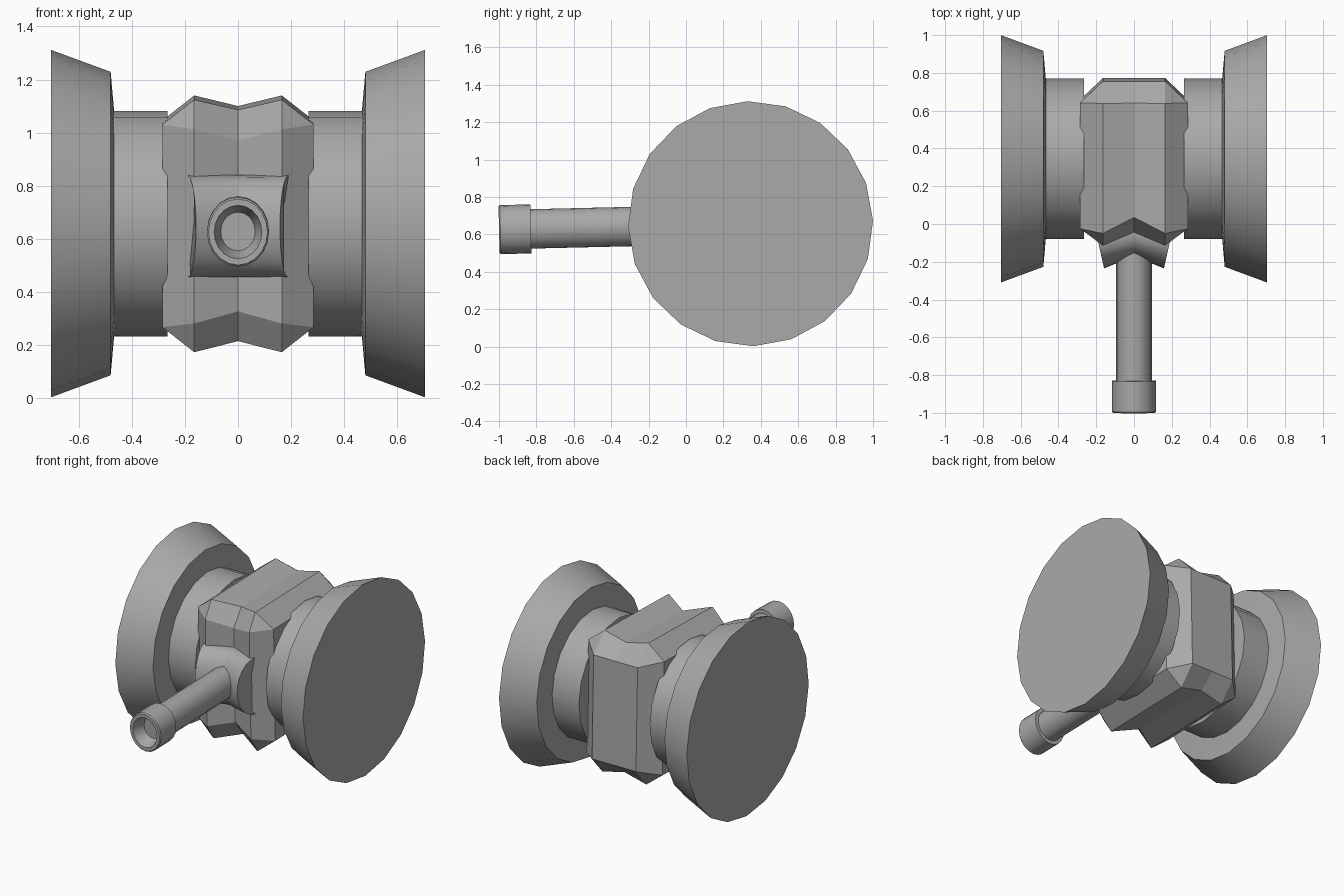
import bpy, bmesh, math
from mathutils import Matrix

if "Cube" in bpy.data.objects:
    bpy.data.objects.remove(bpy.data.objects["Cube"], do_unlink=True)

grey = bpy.data.materials.new("plain grey")
grey.use_nodes = True
grey.diffuse_color = (0.4, 0.4, 0.4, 1)
grey.node_tree.nodes["Principled BSDF"].inputs["Base Color"].default_value = (0.4, 0.4, 0.4, 1)

# Parts are built around the axle, then the whole model leans slightly forward
PLACE = Matrix.Translation((0, 0.345, 0.657)) @ Matrix.Rotation(0.0236, 4, 'X')


def loft(name, rings, smooth=None):
    """Skin a list of equal-length closed rings and cap both ends."""
    bm = bmesh.new()
    rows = [[bm.verts.new(p) for p in ring] for ring in rings]
    n = len(rows[0])
    for a, b in zip(rows, rows[1:]):
        for i in range(n):
            j = (i + 1) % n
            bm.faces.new((a[i], a[j], b[j], b[i]))
    bm.faces.new(rows[0])
    bm.faces.new(rows[-1])
    bmesh.ops.remove_doubles(bm, verts=bm.verts, dist=1e-5)
    bmesh.ops.recalc_face_normals(bm, faces=bm.faces)
    mesh = bpy.data.meshes.new(name)
    bm.to_mesh(mesh)
    bm.free()
    mesh.materials.append(grey)
    ob = bpy.data.objects.new(name, mesh)
    bpy.context.collection.objects.link(ob)
    ob.matrix_world = PLACE
    if smooth:
        bpy.ops.object.select_all(action='DESELECT')
        ob.select_set(True)
        bpy.context.view_layer.objects.active = ob
        bpy.ops.object.shade_smooth_by_angle(angle=math.radians(smooth))
    return ob


def circle(n):
    return [(math.cos(t), math.sin(t)) for t in (math.tau * i / n for i in range(n))]


# Wheels with their hubs, turned about the x axis
wheel_profile = [(0.266, 0.425), (0.467, 0.425), (0.48, 0.572), (0.705, 0.655)]
for side, name in ((1, "left_wheel"), (-1, "right_wheel")):
    loft(name, [[(side * x, r * c, r * s) for c, s in circle(20)]
                for x, r in wheel_profile], 30)


# Body: chamfered sections across x, with a grooved top, front and underside
def section(x, front, chamfer_front, back, chamfer_back, top, chamfer_top, back_top):
    upper = [(front, chamfer_top), (chamfer_front, top), (chamfer_back, top), (back, back_top)]
    return [(x, y, z) for y, z in upper] + [(x, y, -z) for y, z in reversed(upper)]


side_shape = (-0.361, -0.361, 0.305, 0.305, 0.382, 0.382, 0.382)
ridge_shape = (-0.451, -0.384, 0.419, 0.305, 0.476, 0.366, 0.35)
groove_shape = (-0.382, -0.30, 0.419, 0.305, 0.436, 0.322, 0.35)
body = loft("body", [section(-0.285, *side_shape), section(-0.165, *ridge_shape),
                     section(0, *groove_shape),
                     section(0.165, *ridge_shape), section(0.285, *side_shape)])

# Shallow crossing channels in the body sides
for side in (-1, 1):
    for upright in (False, True):
        mid, half = (-0.01, 0.14) if upright else (-0.01, 0.19)
        trapezoid = [(0.27, mid - half), (0.27, mid + half),
                     (0.30, mid + half + 0.06), (0.30, mid - half - 0.06)]
        rings = [[(side * x, w, e) if upright else (side * x, e, w) for x, w in trapezoid]
                 for e in (-0.6, 0.6)]
        cutter = loft("channel_cutter", rings)
        cutter.hide_render = True
        cutter.hide_viewport = True
        cutter.display_type = 'WIRE'
        mod = body.modifiers.new("channel", 'BOOLEAN')
        mod.operation = 'DIFFERENCE'
        mod.solver = 'EXACT'
        mod.object = cutter


# Rounded shield on the front, creased along its middle
def arc(base, depth, x, taper, side):
    pts = []
    for i in range(13):
        a = math.pi * (i / 12 - 0.5)
        pts.append((side * (x - taper * math.cos(a)), base - depth * math.cos(a),
                    0.192 * math.sin(a)))
    return pts + [(side * x * 0.9, -0.25, 0.192), (side * x * 0.9, -0.25, -0.192)]


loft("front_shield", [arc(-0.435, 0.145, 0.19, 0.032, -1), arc(-0.40, 0.115, 0, 0, 1),
                      arc(-0.435, 0.145, 0.19, 0.032, 1)], 25)


# Barrel and hollow muzzle, slightly taller than wide
def tube(name, profile):
    loft(name, [[(r * c, y, 1.12 * r * s) for c, s in circle(20)] for y, r in profile], 30)


tube("barrel", [(-0.40, 0.094), (-1.19, 0.094)])
tube("muzzle", [(-1.175, 0.09), (-1.175, 0.117), (-1.338, 0.117), (-1.345, 0.111),
                (-1.345, 0.09), (-1.26, 0.065)])
